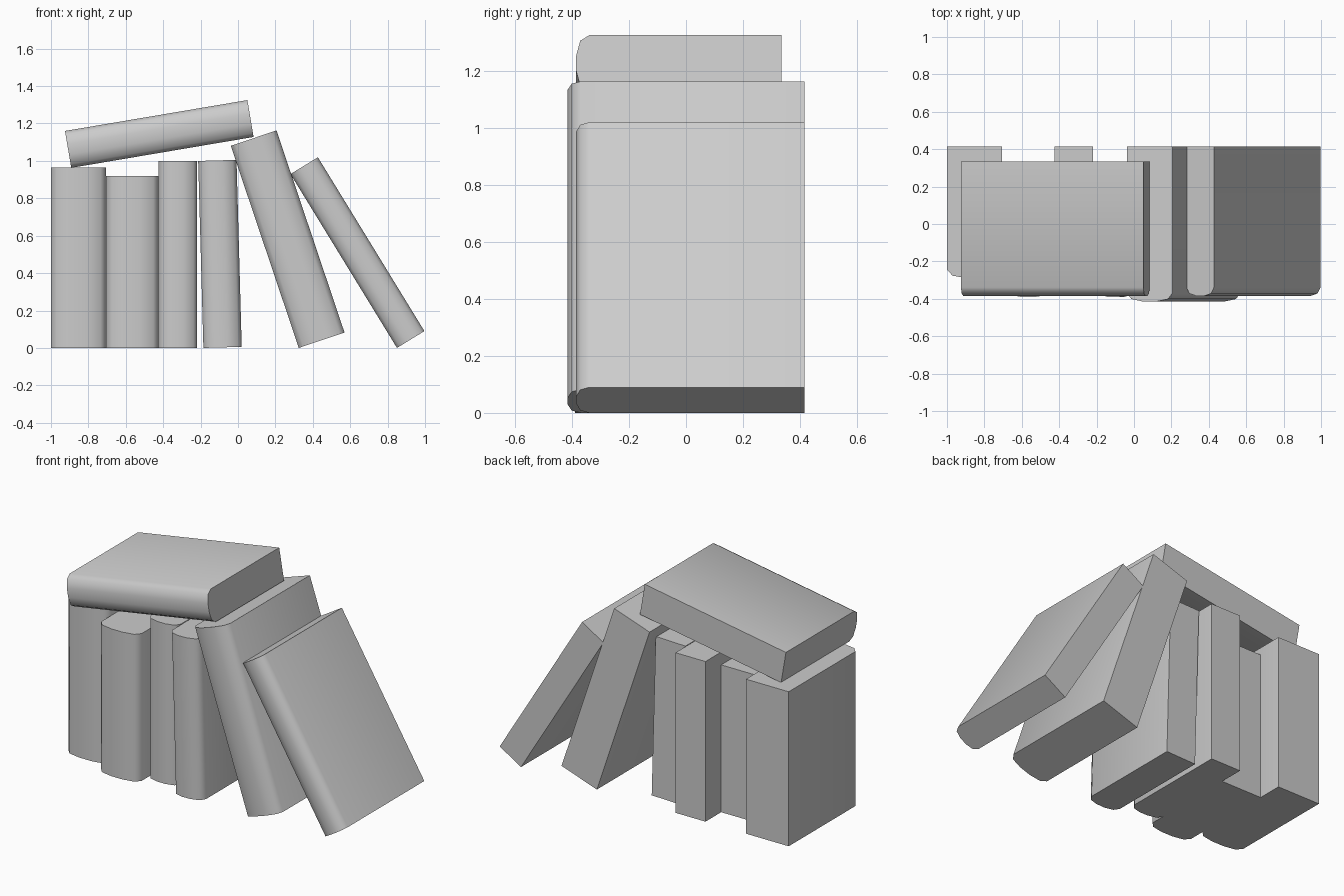
import bpy, bmesh
from math import radians

cube = bpy.data.objects.get("Cube")
if cube:
    bpy.data.objects.remove(cube, do_unlink=True)

grey = bpy.data.materials.new("plain grey")
grey.use_nodes = True
colour = (0.6, 0.6, 0.6, 1)
grey.diffuse_color = colour
grey.node_tree.nodes["Principled BSDF"].inputs["Base Color"].default_value = colour

# Right half of the rounded spine: fraction of half width, depth behind its front
SPINE = [(0.28, 0.0), (0.8, 0.014), (1.0, 0.046)]


def book(name, x, z, width, height, spine, back, lean=0):
    """Book with its lower left edge at x, z, leaning in degrees towards +x."""
    half = width / 2
    right = [(half + half * u, spine + d) for u, d in SPINE]
    left = [(half - half * u, spine + d) for u, d in reversed(SPINE)]
    outline = left + right + [(width, back), (0, back)]

    bm = bmesh.new()
    base = bm.faces.new([bm.verts.new((px, py, 0)) for px, py in outline])
    top = bmesh.ops.extrude_face_region(bm, geom=[base])["geom"]
    bmesh.ops.translate(bm, vec=(0, 0, height),
                        verts=[v for v in top if isinstance(v, bmesh.types.BMVert)])
    bmesh.ops.recalc_face_normals(bm, faces=bm.faces)
    mesh = bpy.data.meshes.new(name)
    bm.to_mesh(mesh)
    bm.free()

    mesh.materials.append(grey)
    obj = bpy.data.objects.new(name, mesh)
    obj.location = (x, 0, z)
    obj.rotation_euler.y = radians(lean)
    bpy.context.collection.objects.link(obj)
    bpy.ops.object.select_all(action="DESELECT")
    obj.select_set(True)
    bpy.context.view_layer.objects.active = obj
    bpy.ops.object.shade_smooth_by_angle(angle=radians(60))


# Upright books
book("wide_book", -1.0, 0, 0.295, 0.965, -0.29, 0.415)
book("short_book", -0.705, 0, 0.28, 0.92, -0.39, 0.26)
book("narrow_book", -0.425, 0, 0.207, 1.0, -0.30, 0.415)

# Leaning books
book("tilted_book", -0.185, 0, 0.205, 1.0, -0.39, 0.31, lean=-1.6)
book("thick_leaning_book", 0.325, 0, 0.258, 1.14, -0.415, 0.415, lean=-18.6)
book("thin_leaning_book", 0.85, 0, 0.172, 1.09, -0.385, 0.415, lean=-31.5)

# Book lying across the top of the row
book("lying_book", -0.925, 1.16, 0.2, 0.989, -0.385, 0.335, lean=80.4)
